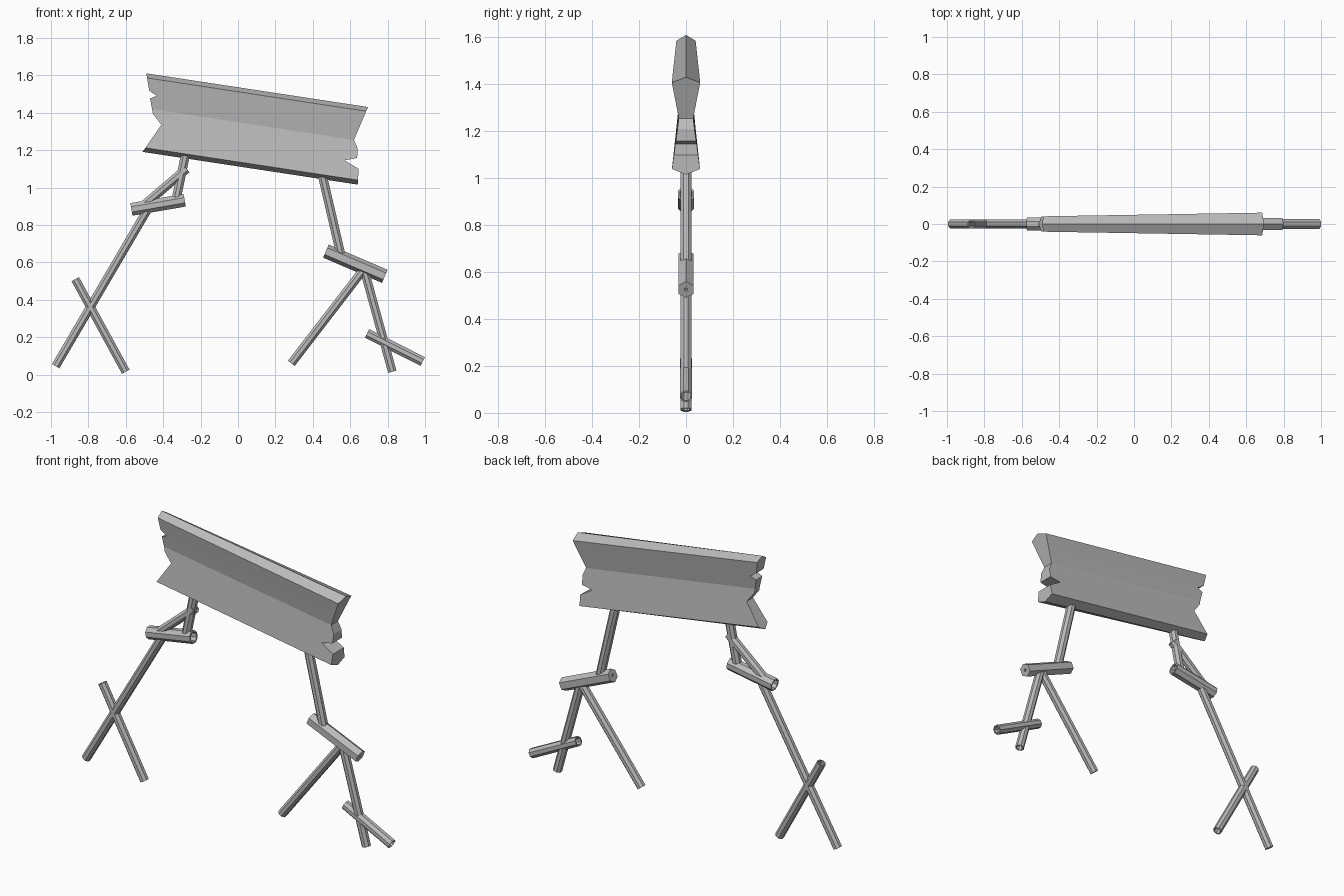
import bpy, bmesh, math
from mathutils import Vector, Matrix

cube = bpy.data.objects.get("Cube")
if cube:
    bpy.data.objects.remove(cube, do_unlink=True)

grey = bpy.data.materials.new("weathered_grey")
grey.use_nodes = True
colour = (0.5, 0.5, 0.5, 1)
grey.diffuse_color = colour
grey.node_tree.nodes["Principled BSDF"].inputs["Base Color"].default_value = colour


def finish(name, bm):
    bmesh.ops.remove_doubles(bm, verts=bm.verts, dist=0.0005)
    bmesh.ops.recalc_face_normals(bm, faces=bm.faces)
    mesh = bpy.data.meshes.new(name)
    bm.to_mesh(mesh)
    bm.free()
    mesh.materials.append(grey)
    ob = bpy.data.objects.new(name, mesh)
    bpy.context.collection.objects.link(ob)
    return ob


def lerp_table(table, h):
    """Piecewise linear lookup in (height, value) pairs sorted downwards."""
    for (h0, v0), (h1, v1) in zip(table, table[1:]):
        if h1 <= h <= h0:
            return v0 + (v1 - v0) * (h0 - h) / (h0 - h1)
    return table[-1][1]


def tube(name, a, b, radius, sides=8, bore=0.0):
    """Faceted bar or pipe between two (x, z) points in the y = 0 plane."""
    a, b = Vector((a[0], 0, a[1])), Vector((b[0], 0, b[1]))
    across = (b - a).normalized().cross(Vector((0, 1, 0)))
    start = 0 if sides == 6 else math.pi / sides

    def ring(centre, r):
        angles = [start + i * math.tau / sides for i in range(sides)]
        return [bm.verts.new(centre + across * r * math.cos(t) + Vector((0, r * math.sin(t), 0)))
                for t in angles]

    def bridge(p, q):
        for i in range(sides):
            j = (i + 1) % sides
            bm.faces.new((p[i], p[j], q[j], q[i]))

    bm = bmesh.new()
    outer = [ring(a, radius), ring(b, radius)]
    bridge(*outer)
    if bore:
        inner = [ring(a, radius * bore), ring(b, radius * bore)]
        bridge(*inner)
        bridge(outer[0], inner[0])
        bridge(outer[1], inner[1])
    else:
        for r in outer:
            bm.faces.new(r)
    return finish(name, bm)


# Sloping plank: hourglass section, broken ends, tapering to the right end
SLOPE = 0.152
left_end = [(1.536, -0.49), (1.446, -0.475), (1.424, -0.435), (1.405, -0.47),
            (1.325, -0.455), (1.273, -0.41), (1.113, -0.51)]
right_end = [(1.536, 0.695), (1.349, 0.62), (1.307, 0.64), (1.255, 0.637),
             (1.232, 0.57), (1.198, 0.645), (1.113, 0.64)]
half_width = [(1.536, 0), (1.512, 0.06), (1.349, 0.031), (1.302, 0.037),
              (1.137, 0.06), (1.113, 0)]
heights = sorted({h for t in (left_end, right_end, half_width) for h, _ in t}, reverse=True)

bm = bmesh.new()
rows = []
for h in heights:
    row = []
    for table, side in ((left_end, 1), (right_end, 1), (right_end, -1), (left_end, -1)):
        x = lerp_table(table, h)
        taper = 0.68 + 0.32 * (x + 0.5) / 1.15
        row.append(bm.verts.new((x, -side * lerp_table(half_width, h) * taper, h - SLOPE * x)))
    rows.append(row)
for upper, lower in zip(rows, rows[1:]):
    for i in range(4):
        j = (i + 1) % 4
        bm.faces.new((upper[i], upper[j], lower[j], lower[i]))
finish("plank", bm)

# Right-hand trestle leg
tube("right_long_leg", (-0.975, 0.045), (-0.485, 0.88), 0.025)
tube("right_cross_foot", (-0.87, 0.51), (-0.6, 0.015), 0.025, bore=0.75)
tube("right_knee_bar", (-0.57, 0.883), (-0.285, 0.932), 0.037, bore=0.75)
tube("right_brace", (-0.51, 0.9), (-0.275, 1.1), 0.026, bore=0.75)
tube("right_upper_post", (-0.33, 0.94), (-0.28, 1.18), 0.026)

# Left-hand trestle leg
tube("left_upper_post", (0.45, 1.07), (0.55, 0.64), 0.026)
tube("left_knee_bar", (0.47, 0.66), (0.785, 0.525), 0.038, sides=6, bore=0.2)
tube("left_inner_leg", (0.285, 0.06), (0.67, 0.56), 0.025)
tube("left_outer_leg", (0.675, 0.56), (0.825, 0.015), 0.025, bore=0.75)
tube("left_foot_bar", (0.69, 0.22), (0.988, 0.07), 0.028, bore=0.75)
